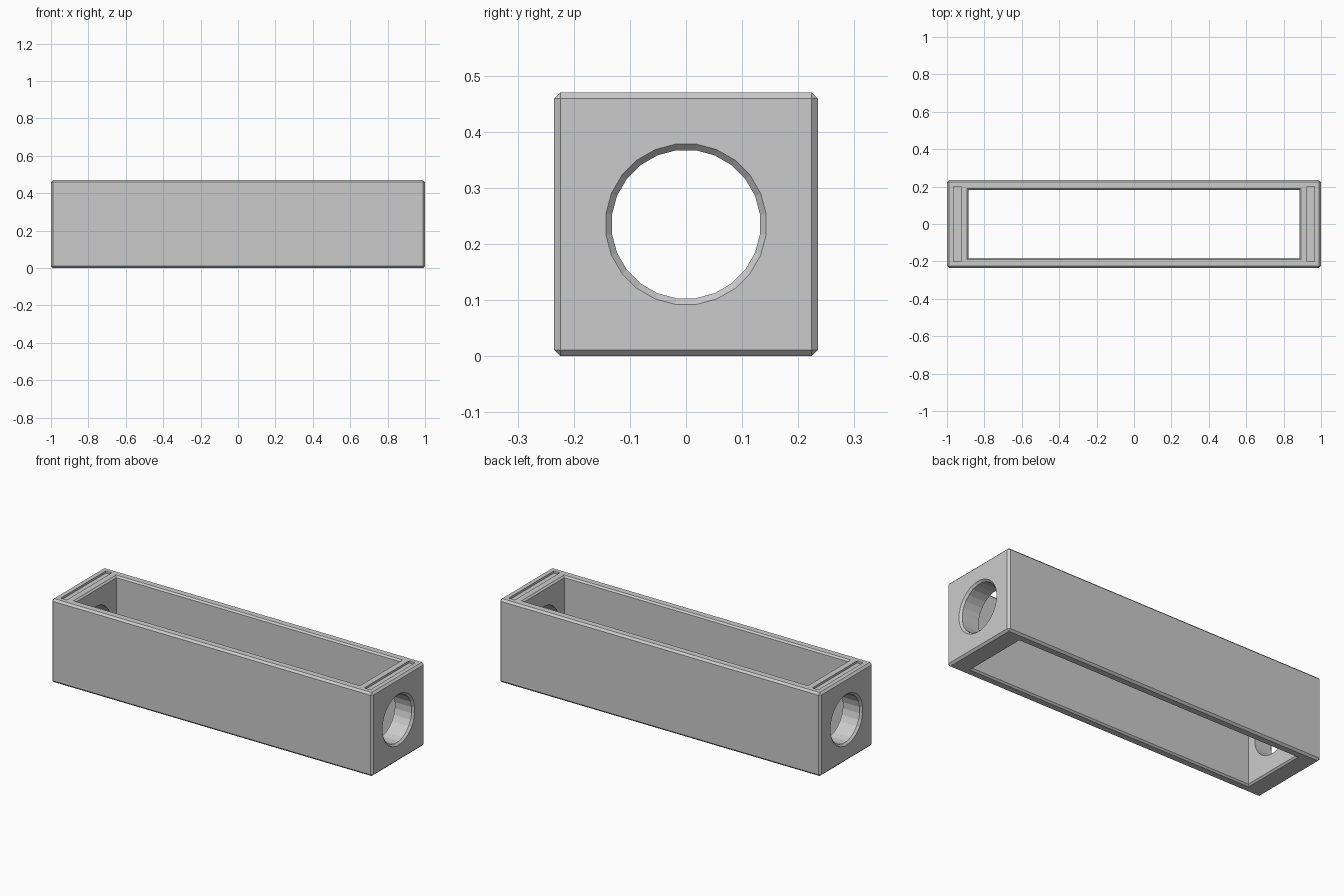
import bpy, bmesh, math
from mathutils import Vector

if "Cube" in bpy.data.objects:
    bpy.data.objects.remove(bpy.data.objects["Cube"])

HALF_Y, HEIGHT, CHAMFER = 0.235, 0.47, 0.011

grey = bpy.data.materials.new("plain grey")
grey.use_nodes = True
colour = (0.6, 0.6, 0.6, 1)
grey.diffuse_color = colour
grey.node_tree.nodes["Principled BSDF"].inputs["Base Color"].default_value = colour


def loft(name, rings):
    """Closed solid through a list of matching rings."""
    bm = bmesh.new()
    loops = [[bm.verts.new(p) for p in ring] for ring in rings]
    n = len(loops[0])
    for a, b in zip(loops, loops[1:]):
        for i in range(n):
            j = (i + 1) % n
            bm.faces.new((a[i], a[j], b[j], b[i]))
    bm.faces.new(loops[0])
    bm.faces.new(loops[-1])
    bmesh.ops.recalc_face_normals(bm, faces=bm.faces)
    mesh = bpy.data.meshes.new(name)
    bm.to_mesh(mesh)
    bm.free()
    mesh.materials.append(grey)
    obj = bpy.data.objects.new(name, mesh)
    bpy.context.collection.objects.link(obj)
    return obj


def rectangle(hx, hy, z, cx=0):
    return [Vector((cx + sx * hx, sy * hy, z))
            for sx, sy in ((-1, -1), (1, -1), (1, 1), (-1, 1))]


def circle(radius, x, sides=24):
    angles = [(i + 0.5) * math.tau / sides for i in range(sides)]
    return [Vector((x, radius * math.cos(a), HEIGHT / 2 + radius * math.sin(a)))
            for a in angles]


# Outer block with chamfered edges
block = loft("hollow_block", [rectangle(1, HALF_Y, 0), rectangle(1, HALF_Y, HEIGHT)])
bm = bmesh.new()
bm.from_mesh(block.data)
bmesh.ops.bevel(bm, geom=bm.edges[:], offset=CHAMFER, segments=1, affect='EDGES')
bm.to_mesh(block.data)
bm.free()

# Through opening, flared at the top and bottom rims
flare = 0.009
cutters = [loft("opening_cutter", [
    rectangle(0.884 + 2 * flare, 0.181 + 2 * flare, -flare),
    rectangle(0.884, 0.181, flare),
    rectangle(0.884, 0.181, HEIGHT - flare),
    rectangle(0.884 + 2 * flare, 0.181 + 2 * flare, HEIGHT + flare)])]

# Round hole through both end walls, flared at the outer rims
cutters.append(loft("end_hole_cutter", [
    circle(0.133 + 2 * CHAMFER, -1 - CHAMFER), circle(0.133, -1 + CHAMFER),
    circle(0.133, 1 - CHAMFER), circle(0.133 + 2 * CHAMFER, 1 + CHAMFER)]))

# Shallow label recess on top of each end wall
for side in (-1, 1):
    cutters.append(loft("recess_cutter", [
        rectangle(0.019, 0.2, HEIGHT - 0.012, side * 0.945),
        rectangle(0.019, 0.2, HEIGHT + 0.05, side * 0.945)]))

for cutter in cutters:
    cutter.hide_render = True
    mod = block.modifiers.new(cutter.name, 'BOOLEAN')
    mod.operation, mod.solver, mod.object = 'DIFFERENCE', 'EXACT', cutter

# Bake the cuts and drop the cutters
bpy.context.view_layer.update()
result = block.evaluated_get(bpy.context.evaluated_depsgraph_get())
baked = bpy.data.meshes.new_from_object(result)
block.modifiers.clear()
block.data = baked
for cutter in cutters:
    bpy.data.objects.remove(cutter)
